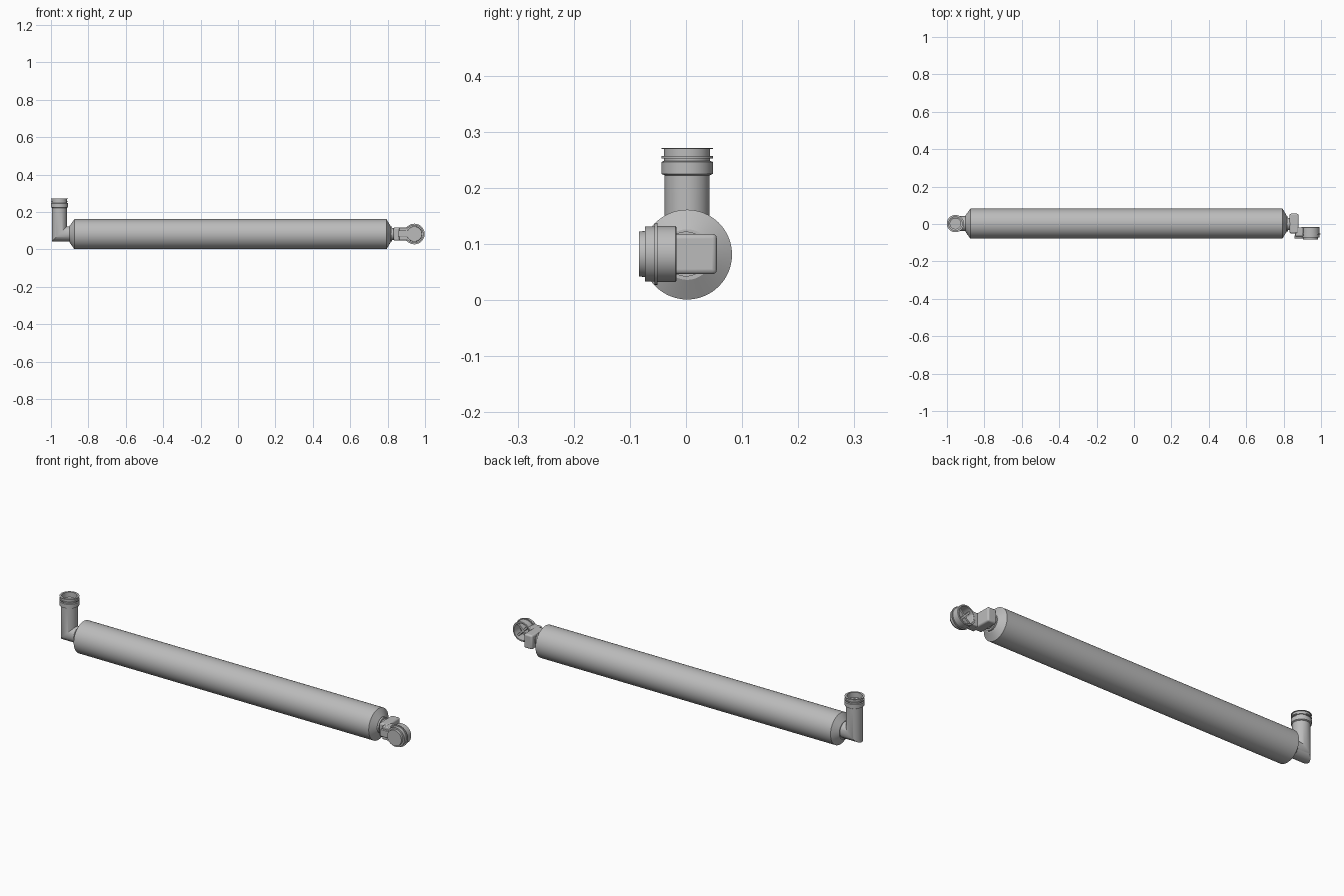
import bpy, bmesh, math
from mathutils import Matrix, Vector

if "Cube" in bpy.data.objects:
    bpy.data.objects.remove(bpy.data.objects["Cube"], do_unlink=True)

grey = bpy.data.materials.new("mid_grey")
grey.use_nodes = True
colour = (0.5, 0.5, 0.5, 1)
grey.diffuse_color = colour
grey.node_tree.nodes["Principled BSDF"].inputs["Base Color"].default_value = colour

AXIS_Z = 0.081
SEGMENTS = 64


def finish(name, bm, bevel=0):
    bmesh.ops.recalc_face_normals(bm, faces=bm.faces)
    mesh = bpy.data.meshes.new(name)
    bm.to_mesh(mesh)
    bm.free()
    mesh.materials.append(grey)
    obj = bpy.data.objects.new(name, mesh)
    bpy.context.collection.objects.link(obj)
    if bevel:
        mod = obj.modifiers.new("soft_edges", "BEVEL")
        mod.width = bevel
        mod.segments = 3
    bpy.ops.object.select_all(action="DESELECT")
    obj.select_set(True)
    bpy.context.view_layer.objects.active = obj
    bpy.ops.object.shade_smooth_by_angle(angle=math.radians(30))
    return obj


def loft(name, rings):
    """Skin a list of point rings and cap both ends."""
    bm = bmesh.new()
    loops = [[bm.verts.new(p) for p in ring] for ring in rings]
    n = len(loops[0])
    for a, b in zip(loops, loops[1:]):
        for i in range(n):
            j = (i + 1) % n
            bm.faces.new((a[i], a[j], b[j], b[i]))
    bm.faces.new(loops[0])
    bm.faces.new(loops[-1])
    return finish(name, bm)


def turn(name, profile, centre, axis):
    """Revolve (position, radius) pairs about x, y or z."""
    rings = []
    for pos, r in profile:
        ring = []
        for i in range(SEGMENTS):
            a = math.tau * i / SEGMENTS
            c, s = r * math.cos(a), r * math.sin(a)
            offset = {"x": (pos, c, s), "y": (c, pos, s), "z": (c, s, pos)}[axis]
            ring.append(Vector(centre) + Vector(offset))
        rings.append(ring)
    return loft(name, rings)


def box(name, low, high, bevel=0.004, tilt=0):
    low, high = Vector(low), Vector(high)
    size = high - low
    bm = bmesh.new()
    bmesh.ops.create_cube(bm, size=1, matrix=Matrix.Translation((low + high) / 2)
                          @ Matrix.Rotation(tilt, 4, "Y")
                          @ Matrix.Diagonal((*size, 1)))
    return finish(name, bm, bevel)


# Long body with coned ends
turn("main_body", [(-0.9, 0.045), (-0.875, 0.08), (0.794, 0.08), (0.815, 0.045)],
     (0, 0.002, AXIS_Z), "x")

# Mitred elbow pipe
ELBOW_X, R = -0.955, 0.04
elbow_rings = [[], [], []]
for i in range(SEGMENTS):
    a = math.tau * i / SEGMENTS
    y, s = 0.002 + R * math.cos(a), R * math.sin(a)
    elbow_rings[0].append((-0.89, y, AXIS_Z + 0.002 + s))
    elbow_rings[1].append((ELBOW_X + s, y, AXIS_Z + 0.002 + s))
    elbow_rings[2].append((ELBOW_X + s, y, 0.21))
loft("elbow_pipe", elbow_rings)

# Open socket on the elbow, with collar, seal ring and lip
turn("socket", [(0.205, 0.04), (0.222, 0.04), (0.225, 0.046), (0.246, 0.046),
                (0.248, 0.041), (0.252, 0.041), (0.252, 0.046), (0.257, 0.046),
                (0.257, 0.041), (0.269, 0.041), (0.269, 0.046), (0.271, 0.046),
                (0.271, 0.036), (0.245, 0.036), (0.242, 0.028), (0.21, 0.028)],
     (ELBOW_X, 0.002, 0), "z")

# Neck and offset block on the other end
turn("end_neck", [(0.8, 0.04), (0.824, 0.04), (0.824, 0.032), (0.85, 0.032)],
     (0, 0, AXIS_Z + 0.001), "x")
box("offset_block", (0.832, -0.05, 0.046), (0.88, 0.055, 0.118), 0.008)
box("link_arm", (0.862, -0.066, 0.048), (0.906, -0.018, 0.116))
box("front_rib", (0.858, -0.077, 0.066), (0.945, -0.06, 0.102), 0.003)

# Round coupling head, hollow toward the back
HEAD = (0.943, 0, AXIS_Z + 0.001)
turn("coupling_head", [(-0.084, 0.04), (-0.073, 0.041), (-0.073, 0.049),
                       (-0.056, 0.049), (-0.056, 0.055), (-0.051, 0.055),
                       (-0.051, 0.05), (-0.019, 0.05), (-0.017, 0.048),
                       (-0.017, 0.042), (-0.065, 0.042)], HEAD, "y")

# Crossed ribs inside the head
for label, angle in (("first", 0.8), ("second", -0.8)):
    box(label + "_inner_rib", (HEAD[0] - 0.042, -0.068, HEAD[2] - 0.005),
        (HEAD[0] + 0.042, -0.03, HEAD[2] + 0.005), 0.001, angle)
